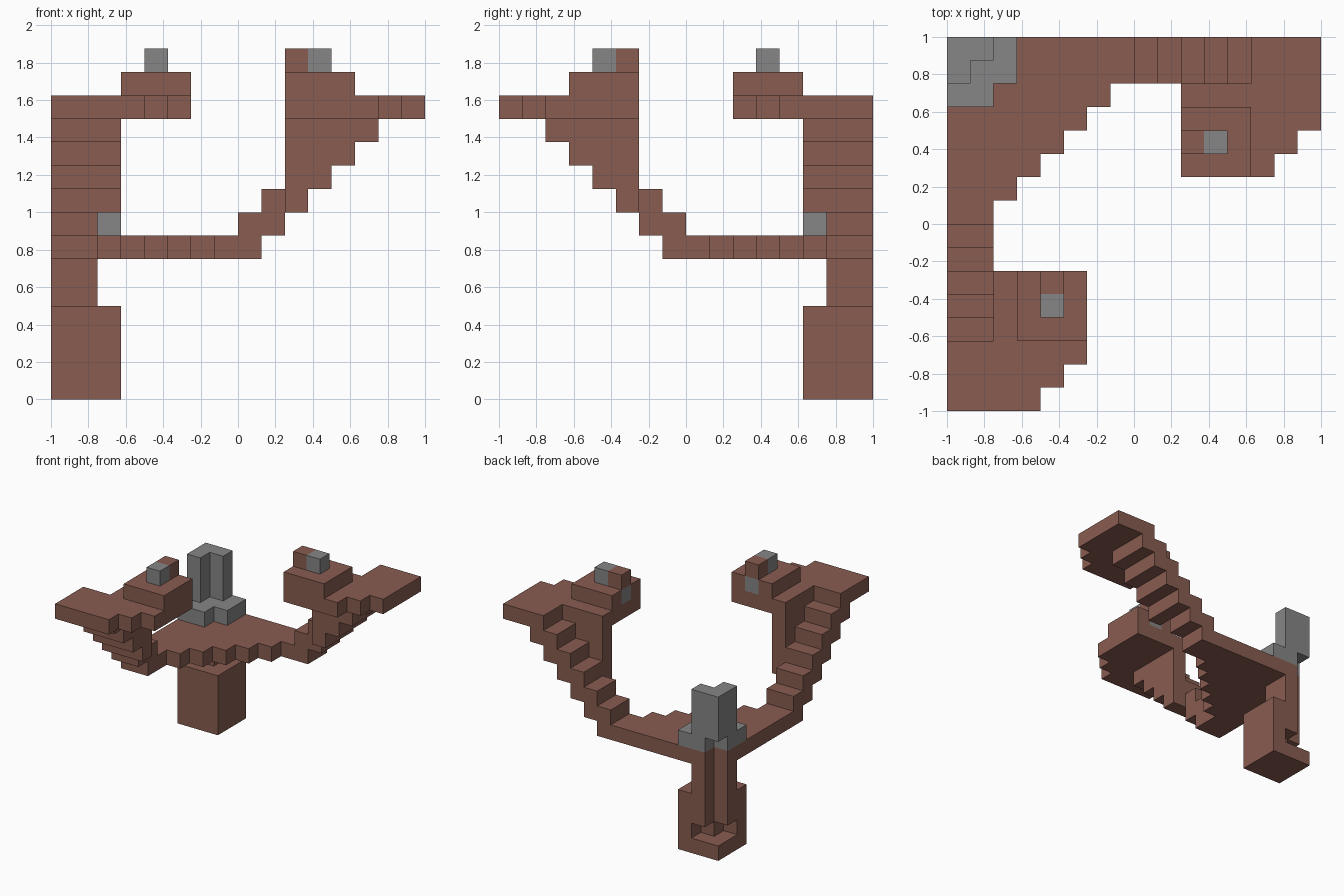
import bpy, bmesh

UNIT = 1 / 8  # size of one block

if "Cube" in bpy.data.objects:
    bpy.data.objects.remove(bpy.data.objects["Cube"], do_unlink=True)


def material(name, rgb):
    mat = bpy.data.materials.new(name)
    mat.use_nodes = True
    mat.diffuse_color = (*rgb, 1)
    mat.node_tree.nodes["Principled BSDF"].inputs["Base Color"].default_value = (*rgb, 1)
    return mat


def box(i, j, k):
    """Blocks in three ranges: i from the right edge, j from the back, k upward."""
    return {(a, b, c) for a in range(*i) for b in range(*j) for c in range(*k)}


def mirror(cells):
    """Swap sides across the diagonal through the corner post."""
    return {(b, a, c) for a, b, c in cells}


def build(name, cells, solid, mat):
    """Make the outer skin of a set of blocks, with flat areas merged."""
    bm = bmesh.new()
    for cell in sorted(cells):
        for axis in range(3):
            for side in (0, 1):
                near = list(cell)
                near[axis] += 2 * side - 1
                if tuple(near) in solid:
                    continue
                verts = []
                for u, v in ((0, 0), (1, 0), (1, 1), (0, 1)):
                    p = list(cell)
                    p[axis] += side
                    p[(axis + 1) % 3] += u
                    p[(axis + 2) % 3] += v
                    verts.append(bm.verts.new((p[0] * UNIT - 1, 1 - p[1] * UNIT, p[2] * UNIT)))
                bm.faces.new(verts[::-1] if side else verts)
    bmesh.ops.remove_doubles(bm, verts=bm.verts, dist=UNIT / 100)
    bmesh.ops.dissolve_limit(bm, angle_limit=0.01, verts=bm.verts, edges=bm.edges)
    mesh = bpy.data.meshes.new(name)
    bm.to_mesh(mesh)
    bm.free()
    mesh.materials.append(mat)
    bpy.context.collection.objects.link(bpy.data.objects.new(name, mesh))


brown = material("reddish_brown", (0.246, 0.107, 0.082))
grey = material("mid_grey", (0.238, 0.238, 0.238))

# Post: square foot with a grooved outer corner and a slimmer neck
corner = {(0, 0), (1, 0), (0, 1)}
post = box((0, 3), (0, 3), (0, 4)) | box((0, 2), (0, 2), (4, 6))
post -= {c for c in post if c[2] == 1 and c[:2] in corner}
post -= box((0, 1), (0, 1), (1, 6))

# Platform: two rails with a stepped fill in the corner
platform = {c for c in box((0, 9), (0, 9), (6, 7))
            if min(c[:2]) < 2 or c[0] + c[1] < 9}
platform.discard((0, 0, 6))

# Corner tower on a low notched base
tower_base = box((0, 3), (0, 3), (7, 8)) - {(0, 0, 7), (2, 2, 7)}
tower = {(a, b, k) for a, b in corner for k in range(8, 11)}

# Arm: rising stairs with an inner wall
arm = set()
for k in range(7, 12):
    arm |= box((k + 1, k + 3), (0, 2), (k, k + 1))
    arm |= box((10, k + 3), (2, 3), (k, k + 1)) if k > 7 else set()

# Top plate with a stepped outer corner, and a raised block
plate = box((10, 16), (2, 4), (12, 13)) | box((13, 16), (0, 2), (12, 13))
plate |= box((10, 15), (4, 5), (12, 13)) | box((10, 14), (5, 6), (12, 13))
block = box((10, 13), (3, 6), (13, 14)) | {(10, 4, 14)}

# Grey knob on the block and grey inset in its inner side
knob = {(11, 4, 14)}
inset = {(10, 4, 13)}
block -= inset

parts = [("post", post, brown), ("platform", platform, brown),
         ("tower_base", tower_base, grey), ("tower", tower, grey)]
for name, cells, mat in (("arm", arm, brown), ("plate", plate, brown),
                         ("block", block, brown), ("knob", knob, grey),
                         ("inset", inset, grey)):
    parts += [("left_" + name, cells, mat), ("right_" + name, mirror(cells), mat)]

solid = set().union(*(cells for _, cells, _ in parts))
for name, cells, mat in parts:
    build(name, cells, solid, mat)
